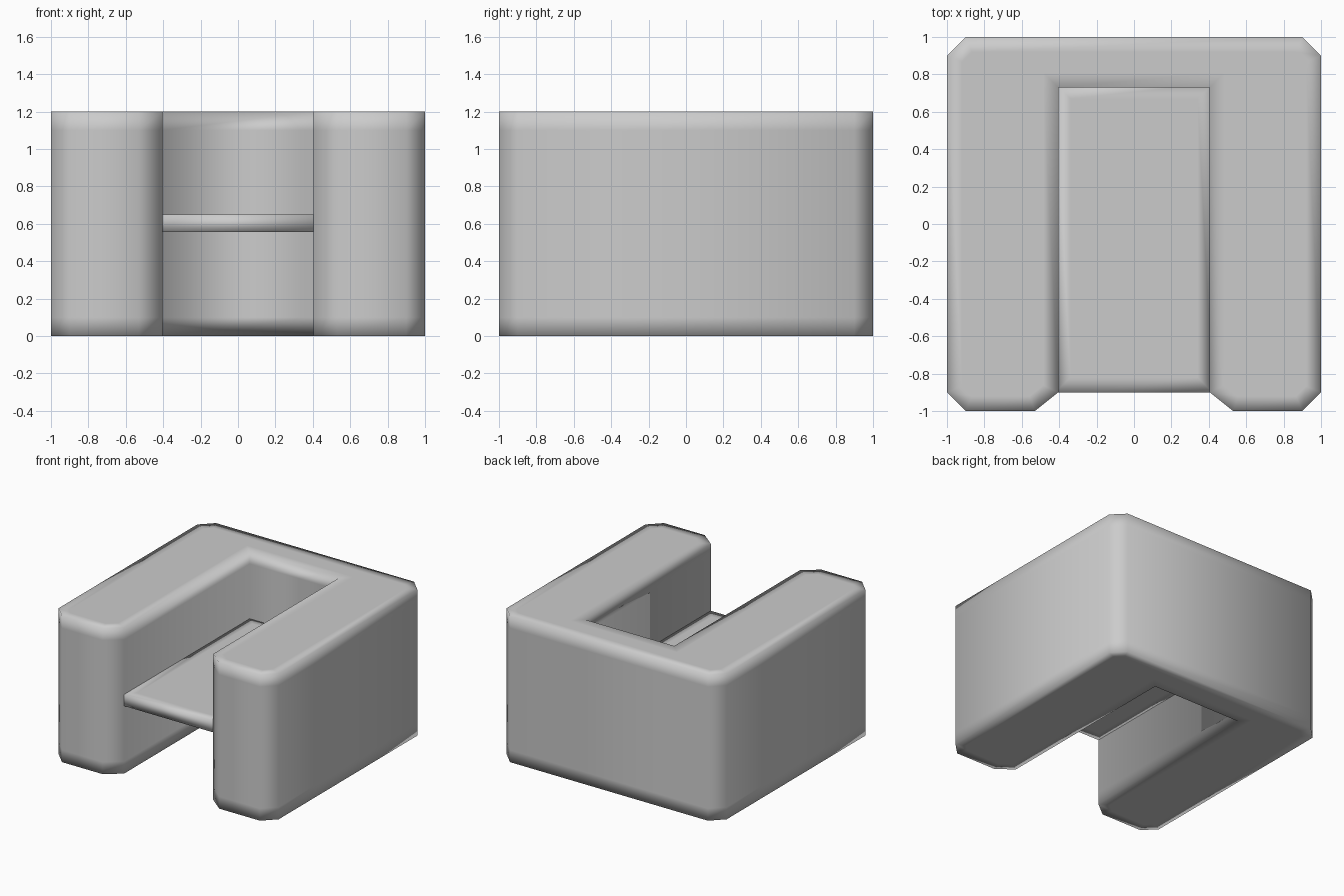
import bpy
import bmesh

cube = bpy.data.objects.get("Cube")
if cube:
    bpy.data.objects.remove(cube, do_unlink=True)

# Single upholstery colour
GREY = (0.6, 0.6, 0.6, 1.0)
fabric = bpy.data.materials.new("light grey fabric")
fabric.use_nodes = True
fabric.diffuse_color = GREY
fabric.node_tree.nodes["Principled BSDF"].inputs["Base Color"].default_value = GREY


def padded_prism(name, outline, levels, margin):
    """Stack the outline at each level, cap it, and inset the caps for soft edges."""
    bm = bmesh.new()
    rings = [[bm.verts.new((x, y, z)) for x, y in outline] for z in levels]
    count = len(outline)
    for low, high in zip(rings, rings[1:]):
        for i in range(count):
            j = (i + 1) % count
            bm.faces.new((low[i], low[j], high[j], high[i]))
    caps = [bm.faces.new(rings[-1]), bm.faces.new(rings[0][::-1])]
    bm.normal_update()
    for cap in caps:
        bmesh.ops.inset_region(bm, faces=[cap], thickness=margin, use_even_offset=True)
    for face in bm.faces:
        face.smooth = True
    mesh = bpy.data.meshes.new(name)
    bm.to_mesh(mesh)
    bm.free()
    mesh.materials.append(fabric)
    obj = bpy.data.objects.new(name, mesh)
    bpy.context.collection.objects.link(obj)
    return obj


# U-shaped arms and back with chamfered corners, mirrored across x
half = [(0.405, 0.73), (0.405, -0.9), (0.53, -1), (0.9, -1),
        (1, -0.9), (1, 0.9), (0.9, 1)]
shell = half + [(-x, y) for x, y in reversed(half)]
padded_prism("arms_and_back", shell, (0, 0.1, 1.1, 1.2), 0.08)

# Seat slab spanning the arms, open underneath
seat = [(-0.42, -0.9), (0.42, -0.9), (0.42, 0.75), (-0.42, 0.75)]
padded_prism("seat", seat, (0.555, 0.65), 0.08)
